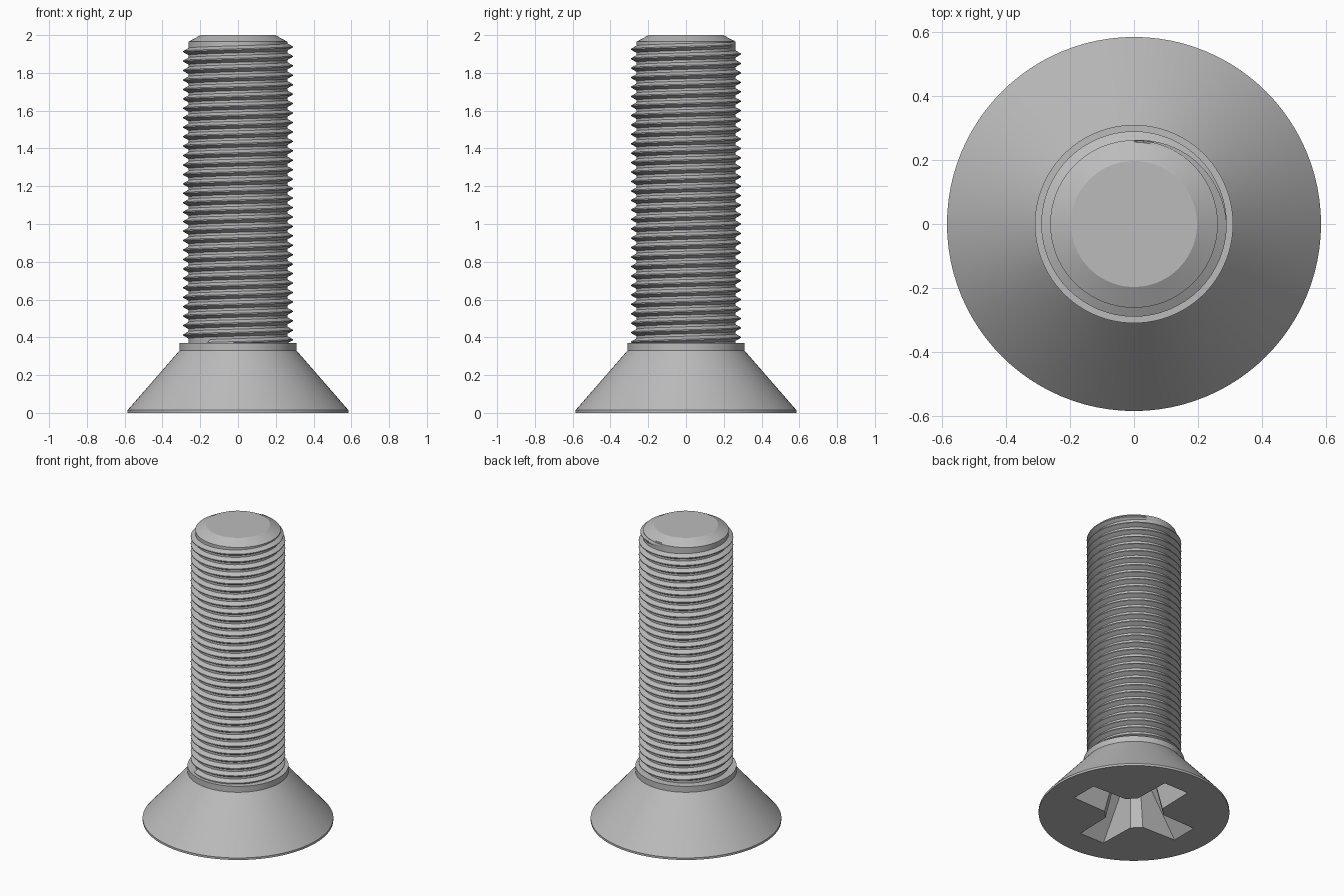
import bpy
import bmesh
from math import cos, sin, pi, radians

cube = bpy.data.objects.get("Cube")
if cube:
    bpy.data.objects.remove(cube)

steel = bpy.data.materials.new("steel_grey")
steel.use_nodes = True
GREY = (0.5, 0.5, 0.5, 1)
steel.diffuse_color = GREY
steel.node_tree.nodes["Principled BSDF"].inputs["Base Color"].default_value = GREY


def finish(bm, name):
    """Turn a bmesh into a named steel object."""
    bmesh.ops.recalc_face_normals(bm, faces=bm.faces)
    mesh = bpy.data.meshes.new(name)
    bm.to_mesh(mesh)
    bm.free()
    mesh.materials.append(steel)
    obj = bpy.data.objects.new(name, mesh)
    bpy.context.collection.objects.link(obj)
    return obj


def loft(rings, name):
    """Skin a list of equal-sized point rings and cap both ends."""
    bm = bmesh.new()
    loops = [[bm.verts.new(p) for p in ring] for ring in rings]
    for a, b in zip(loops, loops[1:]):
        n = len(a)
        for i in range(n):
            j = (i + 1) % n
            bm.faces.new((a[i], a[j], b[j], b[i]))
    bm.faces.new(loops[0])
    bm.faces.new(loops[-1])
    return finish(bm, name)


def lathe(profile, name, sides=96):
    angles = [2 * pi * i / sides for i in range(sides)]
    return loft([[(r * cos(a), r * sin(a), z) for a in angles] for r, z in profile], name)


def smooth(obj):
    bpy.ops.object.select_all(action='DESELECT')
    obj.select_set(True)
    bpy.context.view_layer.objects.active = obj
    bpy.ops.object.shade_smooth_by_angle(angle=radians(25))


# Countersunk head with collar
head = lathe([(0.585, 0), (0.585, 0.014), (0.31, 0.33), (0.31, 0.37)], "head")

# Shaft core with chamfered tip
shaft = lathe([(0.262, 0.36), (0.262, 1.965), (0.197, 2.0)], "shaft")


# Cross-shaped drive recess, tapering inwards
def cross_ring(tip, half, core, z):
    arm = [(core, -half), (tip, -half * 0.93), (tip, half * 0.93), (core, half)]
    ring = []
    for k in range(4):
        c, s = cos(k * pi / 2), sin(k * pi / 2)
        ring += [(x * c - y * s, x * s + y * c, z) for x, y in arm]
    return ring


cutter = loft([cross_ring(0.41, 0.1, 0.155, -0.01),
               cross_ring(0.17, 0.06, 0.1, 0.28)], "recess_cutter")
cutter.hide_render = True
cutter.hide_viewport = True
cut = head.modifiers.new("recess", 'BOOLEAN')
cut.object = cutter
cut.operation = 'DIFFERENCE'
cut.solver = 'EXACT'
bpy.context.view_layer.update()
baked = bpy.data.meshes.new_from_object(head.evaluated_get(bpy.context.evaluated_depsgraph_get()))
head.modifiers.clear()
head.data = baked
bpy.data.objects.remove(cutter)

# Right-handed helical thread that fades out over its last quarter turn
PITCH, STEPS, ROOT, CREST = 0.05, 64, 0.256, 0.29
END_ANGLE, END_Z = pi / 2, 1.95
total = int(STEPS * 31.6)
rings = []
for i in range(total + 1):
    back = total - i
    a = END_ANGLE - 2 * pi * back / STEPS
    z = END_Z - PITCH * back / STEPS
    fade = min(1, back / (STEPS / 4))
    crest = 0.262 + (CREST - 0.262) * fade
    section = [(ROOT, -0.022), (crest, -0.003), (crest, 0.003), (ROOT, 0.022)]
    rings.append([(r * cos(a), r * sin(a), z + dz) for r, dz in section])
thread = loft(rings, "thread")

for part in (head, shaft, thread):
    smooth(part)
